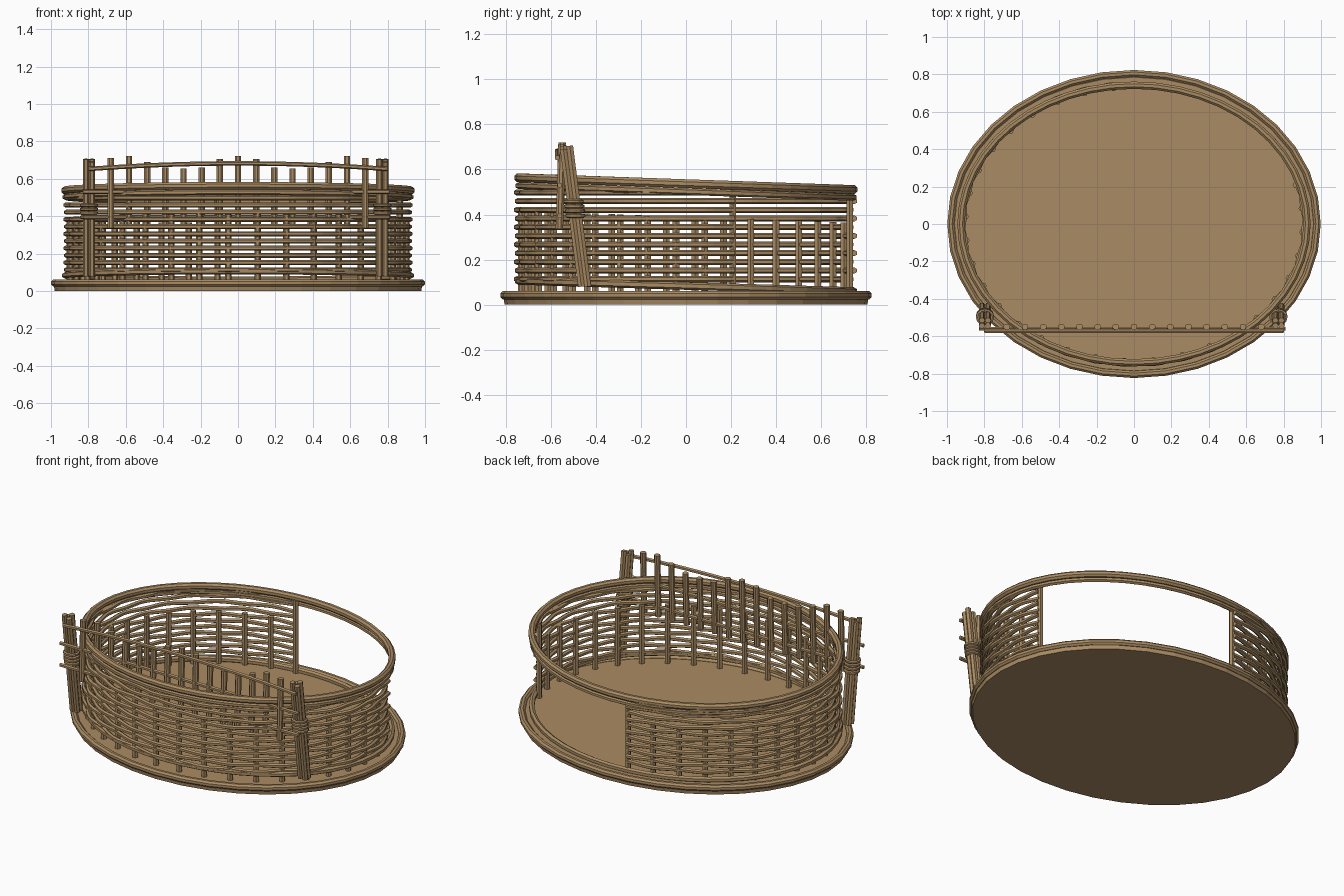
import bpy, bmesh, math
from mathutils import Vector

if "Cube" in bpy.data.objects:
    bpy.data.objects.remove(bpy.data.objects["Cube"])

wicker = bpy.data.materials.new("tan wicker")
wicker.diffuse_color = (0.40, 0.26, 0.125, 1)
wicker.use_nodes = True
wicker.node_tree.nodes["Principled BSDF"].inputs["Base Color"].default_value = wicker.diffuse_color


def tube(bm, pts, r, sides=6, closed=False):
    """Sweep a round section along a list of points."""
    pts = [Vector(p) for p in pts]
    n = len(pts)
    rings = []
    for i, p in enumerate(pts):
        a = pts[i - 1] if (i > 0 or closed) else p
        b = pts[(i + 1) % n] if (i < n - 1 or closed) else p
        t = (b - a).normalized()
        ref = Vector((1, 0, 0)) if abs(t.z) > 0.8 else Vector((0, 0, 1))
        u = t.cross(ref).normalized()
        v = u.cross(t)
        ring = []
        for k in range(sides):
            w = 2 * math.pi * (k + 0.5) / sides
            ring.append(bm.verts.new(p + r * (math.cos(w) * u + math.sin(w) * v)))
        rings.append(ring)
    for i in range(n if closed else n - 1):
        a, b = rings[i], rings[(i + 1) % n]
        for k in range(sides):
            j = (k + 1) % sides
            bm.faces.new((a[k], a[j], b[j], b[k]))
    if not closed:
        bm.faces.new(rings[0])
        bm.faces.new(rings[-1])


def finish(name, bm):
    bmesh.ops.recalc_face_normals(bm, faces=bm.faces)
    me = bpy.data.meshes.new(name)
    bm.to_mesh(me)
    bm.free()
    me.materials.append(wicker)
    ob = bpy.data.objects.new(name, me)
    bpy.context.collection.objects.link(ob)
    return ob


def oval(a, b, z, slope=0.0, n=48):
    """Closed oval path, optionally tilted along y."""
    out = []
    for i in range(n):
        t = 2 * math.pi * i / n
        y = b * math.sin(t)
        out.append((a * math.cos(t), y, z + slope * y))
    return out


# Base: solid oval floor with a rounded edge
bm = bmesh.new()
loops = [[bm.verts.new(p) for p in oval(a, b, z, n=36)]
         for a, b, z in ((0.98, 0.805, 0), (0.985, 0.81, 0.03), (0.96, 0.785, 0.048))]
for lo, hi in zip(loops, loops[1:]):
    for k in range(36):
        j = (k + 1) % 36
        bm.faces.new((lo[k], lo[j], hi[j], hi[k]))
bm.faces.new(loops[0])
bm.faces.new(loops[-1])
finish("base_floor", bm)

bm = bmesh.new()
tube(bm, oval(0.98, 0.805, 0.042, n=36), 0.02, 8, True)
finish("base_edge", bm)

# Tilted rim and lower band
bm = bmesh.new()
tube(bm, oval(0.925, 0.742, 0.537, -0.035), 0.021, 8, True)
tube(bm, oval(0.925, 0.744, 0.502, -0.035), 0.015, 6, True)
finish("rim", bm)

bm = bmesh.new()
tube(bm, oval(0.925, 0.744, 0.083, -0.03), 0.017, 6, True)
finish("lower_band", bm)

# Wall: open at the back right, from START round to END + full turn
STEP = 2 * math.pi / 36
START, END = math.radians(97), math.radians(376.5)
SEGS = 28 * 4

bm = bmesh.new()
for row in range(11):
    sign = 1 if row % 2 else -1
    pts = []
    for i in range(SEGS + 1):
        t = START + (END - START) * i / SEGS
        w = 0.008 * sign * math.cos(math.pi * (t - START) / STEP)
        pts.append(((0.915 + w) * math.cos(t), (0.745 + w) * math.sin(t),
                    0.113 + 0.0385 * row))
    tube(bm, pts, 0.0135)
finish("wall_weave", bm)

bm = bmesh.new()
for i in range(29):
    t = START + (END - START) * i / 28
    x, y = 0.902 * math.cos(t), 0.732 * math.sin(t)
    top = 0.50 if i in (0, 28) else 0.39 - 0.035 * y
    tube(bm, [(x, y, 0.04), (x, y, top)], 0.017)
finish("wall_stakes", bm)

# Front fence: bundled leaning posts with bindings
for side, cx in (("left", -0.797), ("right", 0.772)):
    bm = bmesh.new()
    for dx in (-0.016, 0.016):
        for dy in (-0.014, 0.014):
            top = 0.705 if dx * dy > 0 else 0.69
            tube(bm, [(cx + dx, -0.45 + dy, 0.08), (cx + dx, -0.53 + dy, top)], 0.017)
    finish(side + "_post", bm)
    bm = bmesh.new()
    for k in range(4):
        z = 0.395 + 0.021 * k
        y = -0.45 - 0.08 * (z - 0.08) / 0.62
        ring = [(cx + 0.04 * math.cos(a), y + 0.036 * math.sin(a), z)
                for a in (2 * math.pi * m / 12 for m in range(12))]
        tube(bm, ring, 0.01, 6, True)
    finish(side + "_post_binding", bm)

# Fence pickets
tops = [0.71, 0.72, 0.69, 0.66, 0.655, 0.66, 0.705, 0.72]
tops += tops[-2::-1]
bm = bmesh.new()
for i, top in enumerate(tops):
    x = -0.68 + 1.36 * i / 14
    tube(bm, [(x, -0.562, 0.335), (x, -0.55, top)], 0.018, 8)
finish("fence_pickets", bm)

# Fence rails: bowed top rail and two straight lower rails
bm = bmesh.new()
tube(bm, [(0.8 * s / 8, -0.572, 0.682 - 0.03 * (s / 8) ** 2) for s in range(-8, 9)], 0.012)
for z in (0.53, 0.395):
    tube(bm, [(-0.83, -0.56, z), (0.81, -0.56, z)], 0.012)
finish("fence_rails", bm)
